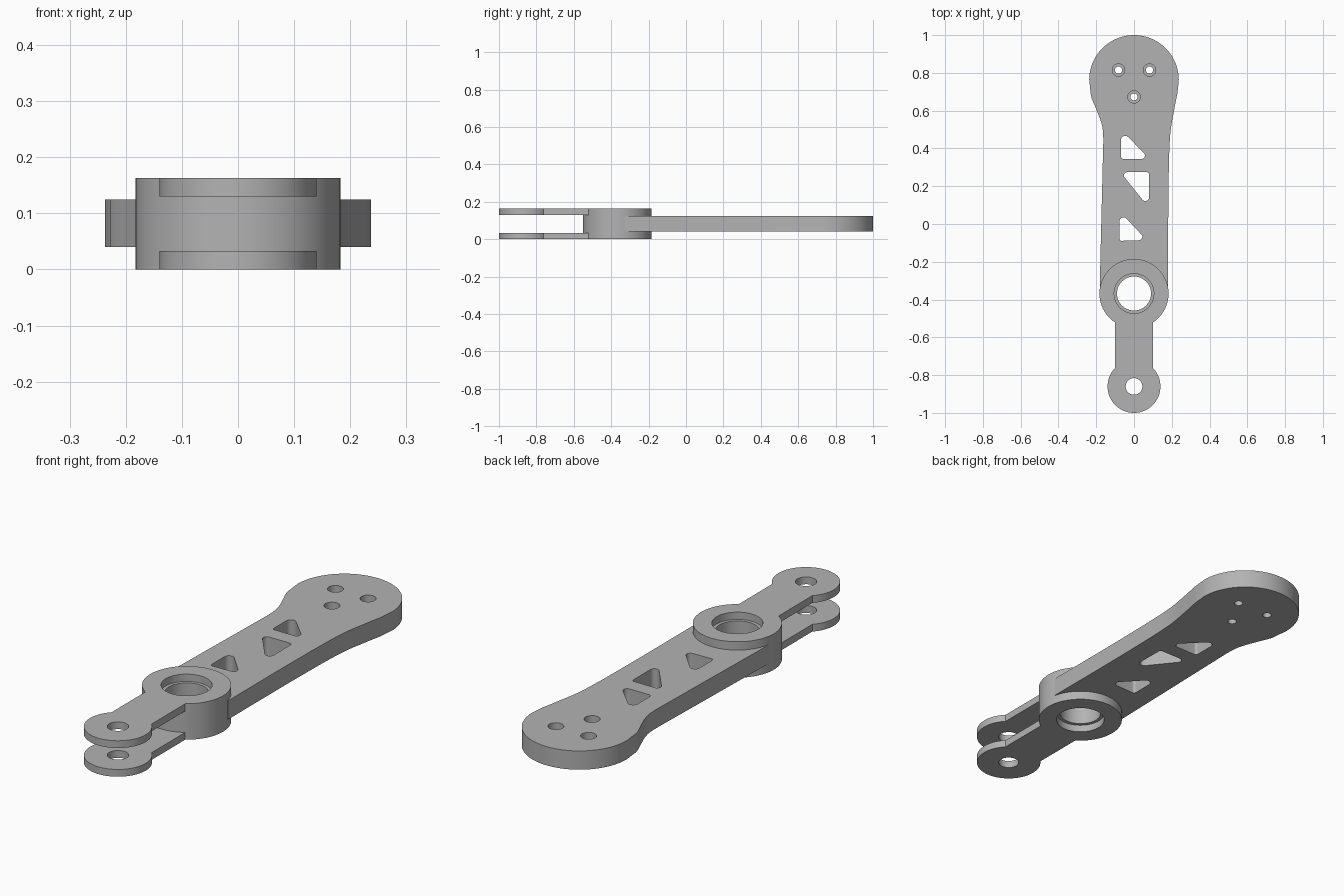
import bpy, bmesh, math
from mathutils import Vector
from mathutils.geometry import convex_hull_2d

if "Cube" in bpy.data.objects:
    bpy.data.objects.remove(bpy.data.objects["Cube"])

HEIGHT, PLATE = 0.163, 0.033
BOSS_Y, TIP_Y, HEAD_Y = -0.368, -0.86, 0.763

grey = bpy.data.materials.new("plain grey")
grey.use_nodes = True
grey.diffuse_color = (0.45, 0.45, 0.45, 1)
grey.node_tree.nodes["Principled BSDF"].inputs["Base Color"].default_value = grey.diffuse_color


def prism(name, outline, z0, z1):
    """Extrude a counter-clockwise outline from z0 to z1."""
    bm = bmesh.new()
    face = bm.faces.new([bm.verts.new((x, y, z0)) for x, y in outline])
    top = bmesh.ops.extrude_face_region(bm, geom=[face])["geom"]
    bmesh.ops.translate(bm, vec=(0, 0, z1 - z0),
                        verts=[v for v in top if isinstance(v, bmesh.types.BMVert)])
    bmesh.ops.recalc_face_normals(bm, faces=bm.faces)
    mesh = bpy.data.meshes.new(name)
    bm.to_mesh(mesh)
    bm.free()
    mesh.materials.append(grey)
    obj = bpy.data.objects.new(name, mesh)
    bpy.context.collection.objects.link(obj)
    return obj


def arc(x, y, r, start=0, end=360, n=96):
    full = end - start == 360
    angles = [math.radians(start + (end - start) * i / (n if full else n - 1)) for i in range(n)]
    return [(x + r * math.cos(a), y + r * math.sin(a)) for a in angles]


def spline(points, steps=8):
    """Catmull-Rom curve through the inner points."""
    p = [Vector(q) for q in points]
    out = []
    for a, b, c, d in zip(p, p[1:], p[2:], p[3:]):
        for i in range(steps):
            t = i / steps
            out.append(tuple(0.5 * (2 * b + (c - a) * t + (2 * a - 5 * b + 4 * c - d) * t * t
                                    + (3 * b - a - 3 * c + d) * t ** 3)))
    return out + [tuple(p[-2])]


def combine(target, other, operation):
    mod = target.modifiers.new("combine", 'BOOLEAN')
    mod.operation, mod.solver, mod.object = operation, 'EXACT', other
    bpy.context.view_layer.update()
    graph = bpy.context.evaluated_depsgraph_get()
    mesh = bpy.data.meshes.new_from_object(target.evaluated_get(graph))
    target.modifiers.clear()
    target.data = mesh
    bpy.data.objects.remove(other)


def cut(target, outline, z0=-0.1, z1=0.3):
    combine(target, prism("cutter", outline, z0, z1), 'DIFFERENCE')


# Pivot boss and the flared arm
link = prism("link_arm", arc(0, BOSS_Y, 0.183), 0, HEIGHT)
right = [(0.18, -0.6), (0.181, -0.33), (0.182, 0.13), (0.19, 0.45), (0.212, 0.6),
         (0.231, 0.7), (0.237, HEAD_Y)]
left = [(-0.237, HEAD_Y), (-0.228, 0.68), (-0.199, 0.605), (-0.173, 0.535), (-0.163, 0.465),
        (-0.166, 0.3), (-0.181, -0.33), (-0.182, -0.6)]
outline = spline(right) + arc(0, HEAD_Y, 0.237, 0, 180) + spline(left)
combine(link, prism("arm", outline, 0.04, 0.125), 'UNION')

# Two fork plates: a straight neck ending in a round eye
half = math.degrees(math.asin(0.1 / 0.14))
plate = [(0.1, BOSS_Y - 0.12), (-0.1, BOSS_Y - 0.12)] + arc(0, TIP_Y, 0.14, 90 + half, 450 - half)
for z in (0, HEIGHT - PLATE):
    combine(link, prism("fork_plate", plate, z, z + PLATE), 'UNION')

# Fork eyes, and the main bore with a shallow seat at both ends
cut(link, arc(0, TIP_Y, 0.044, n=48))
cut(link, arc(0, BOSS_Y, 0.09))
cut(link, arc(0, BOSS_Y, 0.105), HEIGHT - PLATE, 0.3)
cut(link, arc(0, BOSS_Y, 0.105), -0.1, PLATE)

# Counterbored screw holes in the head
for x, y in ((-0.082, 0.815), (0.082, 0.815), (0, 0.673)):
    cut(link, arc(x, y, 0.019, n=32))
    cut(link, arc(x, y, 0.033, n=32), 0.075, 0.3)

# Rounded triangular windows along the arm
windows = (
    ((-0.047, 0.445, 0.022), (-0.057, 0.357, 0.012), (0.040, 0.363, 0.018)),
    ((-0.035, 0.257, 0.018), (0.067, 0.263, 0.012), (0.060, 0.142, 0.020)),
    ((-0.055, 0.013, 0.022), (-0.065, -0.077, 0.012), (0.026, -0.068, 0.018)),
)
for corners in windows:
    points = [p for c in corners for p in arc(*c, n=32)]
    cut(link, [points[i] for i in convex_hull_2d(points)])

# Smooth walls with crisp edges
bpy.ops.object.select_all(action='DESELECT')
link.select_set(True)
bpy.context.view_layer.objects.active = link
bpy.ops.object.shade_smooth_by_angle(angle=math.radians(30))
